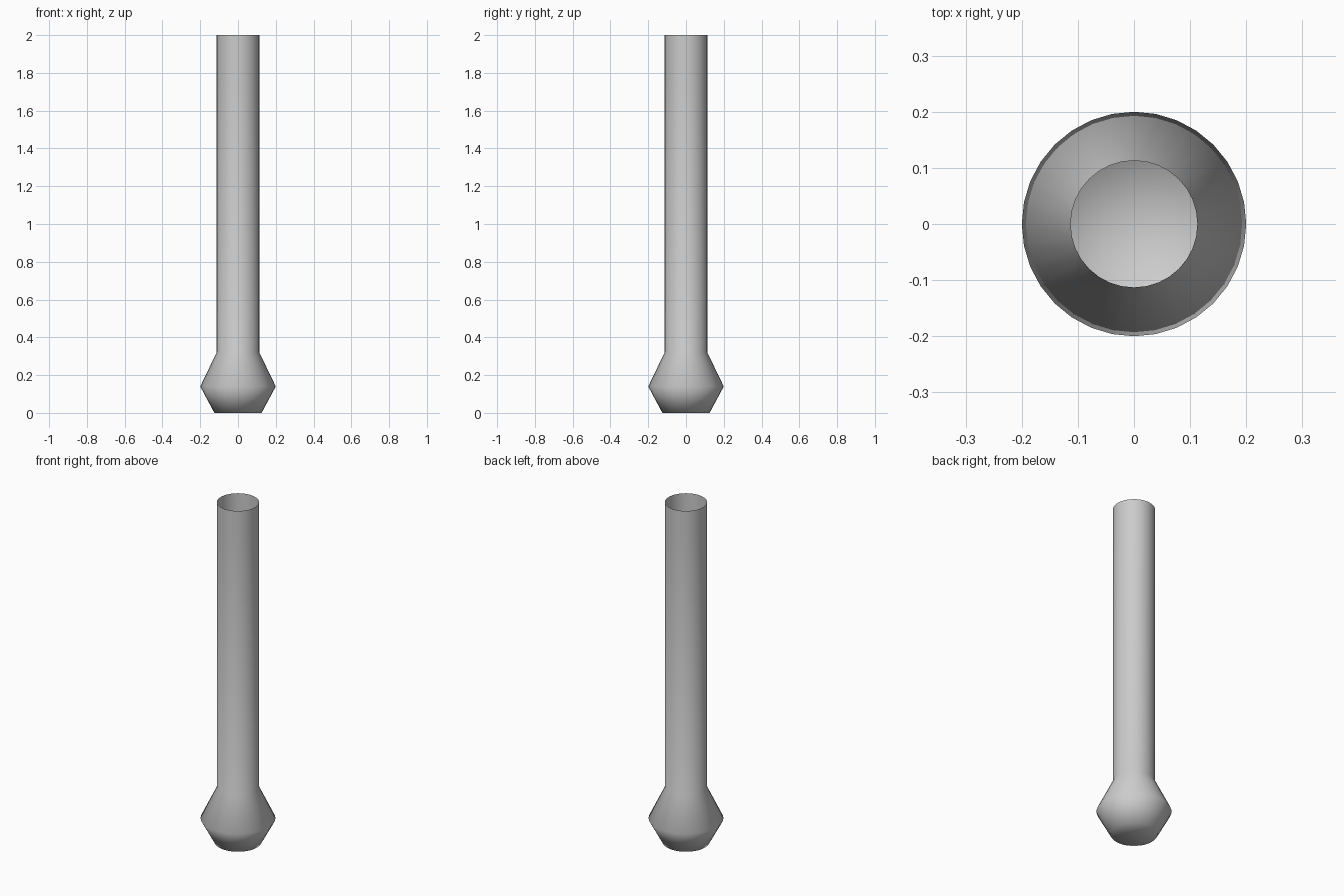
import bpy, bmesh, math

if "Cube" in bpy.data.objects:
    bpy.data.objects.remove(bpy.data.objects["Cube"])

SIDES = 32


def lathe(name, profile):
    """Revolve (radius, z) points about z; a radius of 0 closes the end."""
    bm = bmesh.new()
    verts = [bm.verts.new((r, 0, z)) for r, z in profile]
    edges = [bm.edges.new(pair) for pair in zip(verts, verts[1:])]
    bmesh.ops.spin(bm, geom=verts + edges, cent=(0, 0, 0), axis=(0, 0, 1),
                   angle=2 * math.pi, steps=SIDES, use_merge=False)
    bmesh.ops.remove_doubles(bm, verts=bm.verts, dist=1e-5)
    bmesh.ops.recalc_face_normals(bm, faces=bm.faces)
    for f in bm.faces:
        f.smooth = True
    mesh = bpy.data.meshes.new(name)
    bm.to_mesh(mesh)
    bm.free()
    obj = bpy.data.objects.new(name, mesh)
    bpy.context.collection.objects.link(obj)
    return obj


# Open-topped tube with a bulbous foot and a closed base
lathe("tube_body", [(0, 0), (0.125, 0), (0.2, 0.14), (0.113, 0.32),
                    (0.113, 1.84), (0.113, 2.0)])

# Thin inner wall of the tube
lathe("tube_liner", [(0.112, 0.32), (0.112, 1.84), (0.112, 2.0)])
